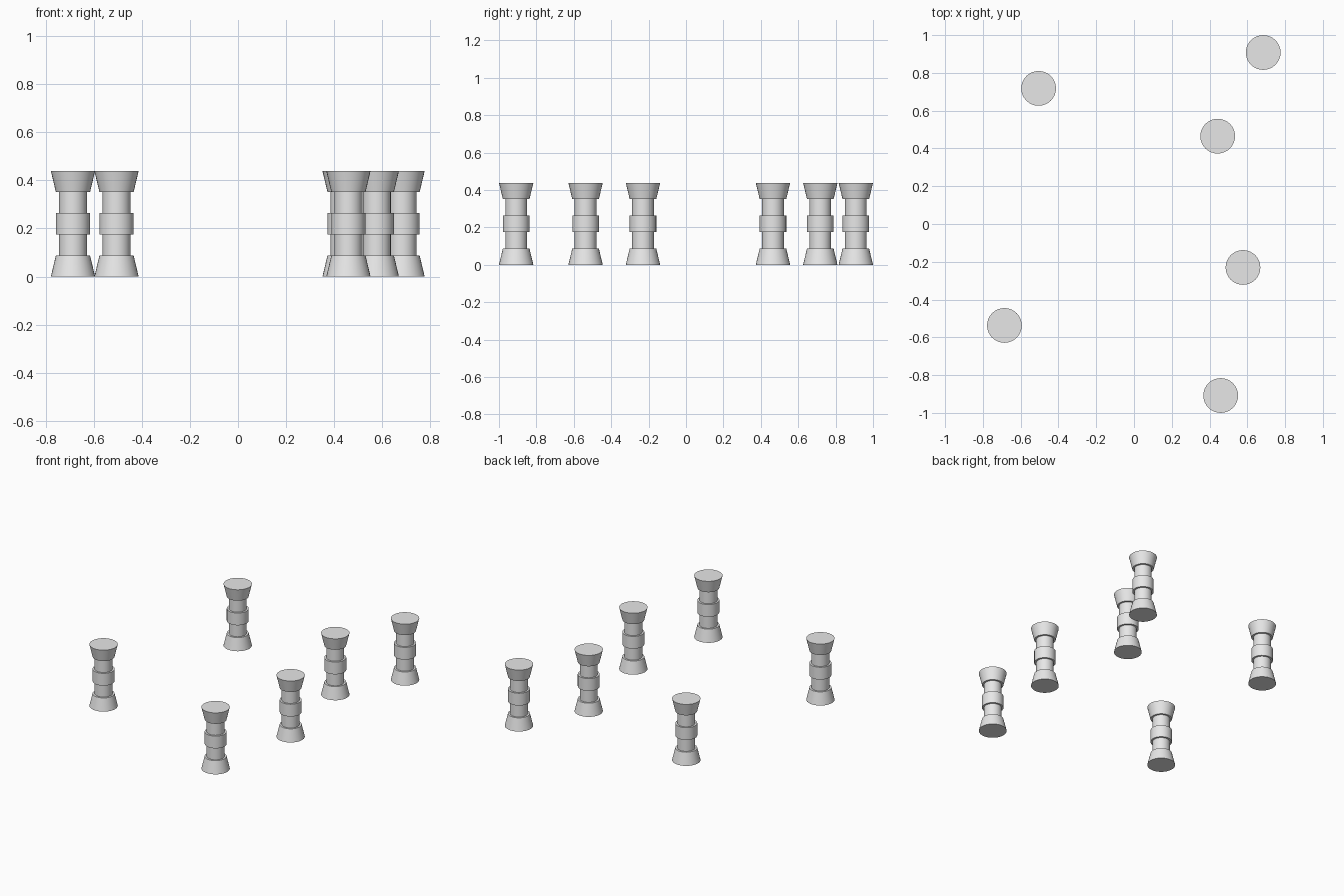
import bpy
import bmesh
from math import cos, sin, tau

SIDES = 32
STEP = 0.0878          # each column is five equal bands high
FLARE, RING, SHAFT = 0.092, 0.071, 0.058

if "Cube" in bpy.data.objects:
    bpy.data.objects.remove(bpy.data.objects["Cube"], do_unlink=True)

# Stone colour
stone = bpy.data.materials.new("light_grey_stone")
stone.use_nodes = True
grey = (0.8, 0.8, 0.8, 1)
stone.diffuse_color = grey
stone.node_tree.nodes["Principled BSDF"].inputs["Base Color"].default_value = grey

# Half outline: flared foot, shaft, middle ring, shaft, flared capital
lower = [(FLARE, 0), (RING, 1), (SHAFT, 1), (SHAFT, 2), (RING, 2)]
outline = lower + [(r, 5 - level) for r, level in reversed(lower)]


def lathe(name, profile):
    """Turn the outline around z into a closed column mesh."""
    bm = bmesh.new()
    rings = [[bm.verts.new((r * cos(tau * i / SIDES), r * sin(tau * i / SIDES), level * STEP))
              for i in range(SIDES)] for r, level in profile]
    for low, high in zip(rings, rings[1:]):
        for i in range(SIDES):
            j = (i + 1) % SIDES
            bm.faces.new((low[i], low[j], high[j], high[i]))
    bm.faces.new(rings[0][::-1])
    bm.faces.new(rings[-1])
    bmesh.ops.recalc_face_normals(bm, faces=bm.faces)
    mesh = bpy.data.meshes.new(name)
    bm.to_mesh(mesh)
    bm.free()
    mesh.materials.append(stone)
    return mesh


column_mesh = lathe("column", outline)

# Six scattered columns sharing one mesh
places = {
    "back_left": (0.684, 0.908),
    "back_right": (-0.505, 0.718),
    "middle_back_left": (0.443, 0.465),
    "middle_front_left": (0.577, -0.230),
    "front_right": (-0.686, -0.537),
    "front_left": (0.459, -0.908),
}
bpy.ops.object.select_all(action='DESELECT')
for place, (x, y) in places.items():
    column = bpy.data.objects.new(place + "_column", column_mesh)
    column.location = (x, y, 0)
    bpy.context.collection.objects.link(column)

# Round sides with crisp rims
column.select_set(True)
bpy.context.view_layer.objects.active = column
bpy.ops.object.shade_smooth_by_angle(angle=0.4)
